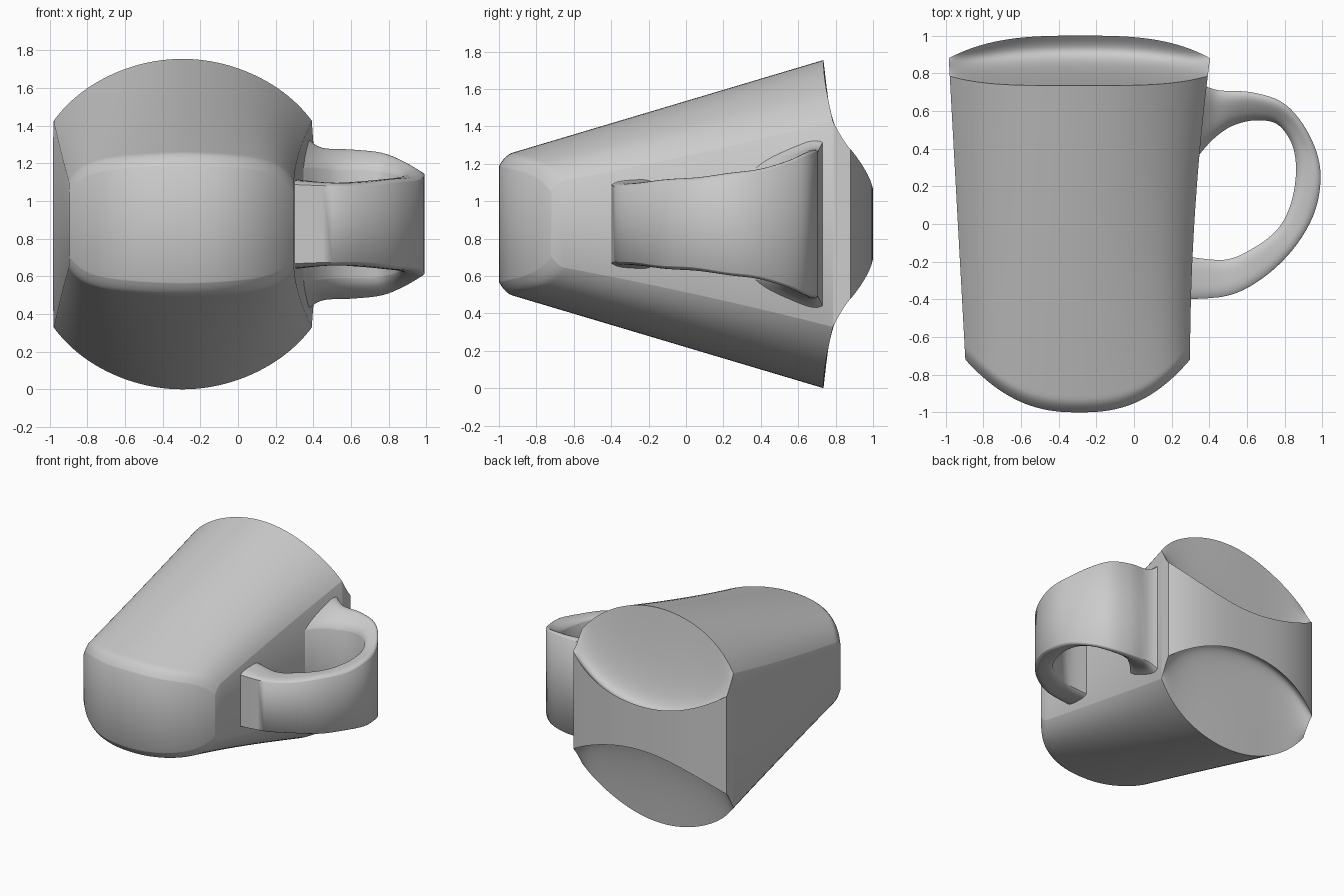
import bpy, bmesh, math
from mathutils import Vector

if "Cube" in bpy.data.objects:
    bpy.data.objects.remove(bpy.data.objects["Cube"], do_unlink=True)

MID = 0.878  # height of the mirror plane

grey = bpy.data.materials.new("plain_grey")
grey.use_nodes = True
color = (0.6, 0.6, 0.6, 1)
grey.diffuse_color = color
grey.node_tree.nodes["Principled BSDF"].inputs["Base Color"].default_value = color


def mirrored_solid(name, rows):
    """Close a grid of (x, y, half height) points into a solid mirrored about MID."""
    bm = bmesh.new()
    top, low = [[[bm.verts.new((x, y, MID + side * h)) for x, y, h in row]
                 for row in rows] for side in (1, -1)]
    for grid in (top, low):
        for a, b in zip(grid, grid[1:]):
            for i in range(len(a) - 1):
                bm.faces.new((a[i], a[i + 1], b[i + 1], b[i]))

    def border(g):
        return (g[0][:-1] + [r[-1] for r in g[:-1]]
                + g[-1][:0:-1] + [r[0] for r in g[:0:-1]])

    # Upright walls joining both halves
    bt, bl = border(top), border(low)
    for i in range(len(bt)):
        bm.faces.new((bt[i - 1], bt[i], bl[i], bl[i - 1]))
    bmesh.ops.recalc_face_normals(bm, faces=bm.faces)
    mesh = bpy.data.meshes.new(name)
    bm.to_mesh(mesh)
    bm.free()
    mesh.materials.append(grey)
    ob = bpy.data.objects.new(name, mesh)
    bpy.context.collection.objects.link(ob)
    bpy.ops.object.select_all(action='DESELECT')
    ob.select_set(True)
    bpy.context.view_layer.objects.active = ob
    bpy.ops.object.shade_smooth_by_angle(angle=math.radians(55))


# Tapered cup body with a scooped mouth at the back
def body_point(u, y, h):
    left = -0.935 - 0.055 * y
    right = 0.32 + 0.06 * y + 0.04 * y * y
    return ((left + right) / 2 + u * (right - left) / 2, y, h)


def wall_height(u, y):
    rounding = 0.08 * (1 - y) * abs(u) ** 10
    return (0.375 + 0.298 * (y + 0.95)) * (math.sqrt(1 - 0.6 * u * u) - rounding)


COLS, LENGTH, MOUTH = 56, 44, 18
us = [math.sin(math.pi * (i / COLS - 0.5)) for i in range(COLS + 1)]
rows = []
for k in range(LENGTH + MOUTH + 1):
    row = []
    for u in us:
        a = abs(u)
        front = -1 + 0.28 * a ** 2.5
        rim = 0.735 + 0.05 * a ** 4
        back = 1 - 0.12 * a ** 3
        if k <= LENGTH:
            y = front + (rim - front) * (k / LENGTH) ** 1.6
            # Rounded foot edge
            h = wall_height(u, y) - 0.05 * max(0, 1 - (y - front) / 0.07) ** 2
        else:
            # Steep inner wall, shallow trough, then the raised lip
            t = (k - LENGTH) / MOUTH
            y = rim + (back - rim) * t
            lip = 0.18 + 0.22 * a * a
            inside = 1 - a ** 6
            h = lip + (wall_height(u, rim) - lip) * (1 - t) ** (1.2 + 1.9 * inside)
            h -= 0.08 * math.sin(math.pi * t) * inside
        row.append(body_point(u, y, h))
    rows.append(row)
mirrored_solid("cup_body", rows)

# Handle: outer x, y, inner x, y, outer and inner half heights
stations = [Vector(s) for s in (
    (.36, .74, .34, .36, .50, .32), (.45, .71, .42, .45, .43, .32),
    (.62, .70, .52, .52, .42, .31), (.78, .65, .64, .55, .40, .31),
    (.89, .54, .76, .53, .35, .30), (.97, .38, .84, .42, .30, .28),
    (.99, .22, .86, .27, .28, .26), (.95, .04, .83, .10, .25, .25),
    (.84, -.14, .76, -.03, .24, .24), (.68, -.29, .63, -.13, .22, .23),
    (.50, -.38, .48, -.19, .22, .22), (.26, -.40, .26, -.17, .23, .25))]


def spline(points, steps):
    """Catmull-Rom interpolation through the points."""
    ext = [points[0]] + points + [points[-1]]
    for p, q, r, s in zip(ext, ext[1:], ext[2:], ext[3:]):
        for i in range(steps):
            t = i / steps
            yield (2 * q + (r - p) * t + (2 * p - 5 * q + 4 * r - s) * t ** 2
                   + (3 * q - p - 3 * r + s) * t ** 3) / 2
    yield points[-1]


rows = []
for s in spline(stations, 5):
    outer, inner = Vector((s[0], s[1], s[4])), Vector((s[2], s[3], s[5]))
    row = []
    for i in range(13):
        v = math.sin(math.pi * (i / 12 - 0.5))
        p = outer.lerp(inner, (v + 1) / 2)
        row.append((p.x, p.y, p.z * (1 - 0.08 * v ** 4)))
    rows.append(row)
mirrored_solid("handle", rows)
